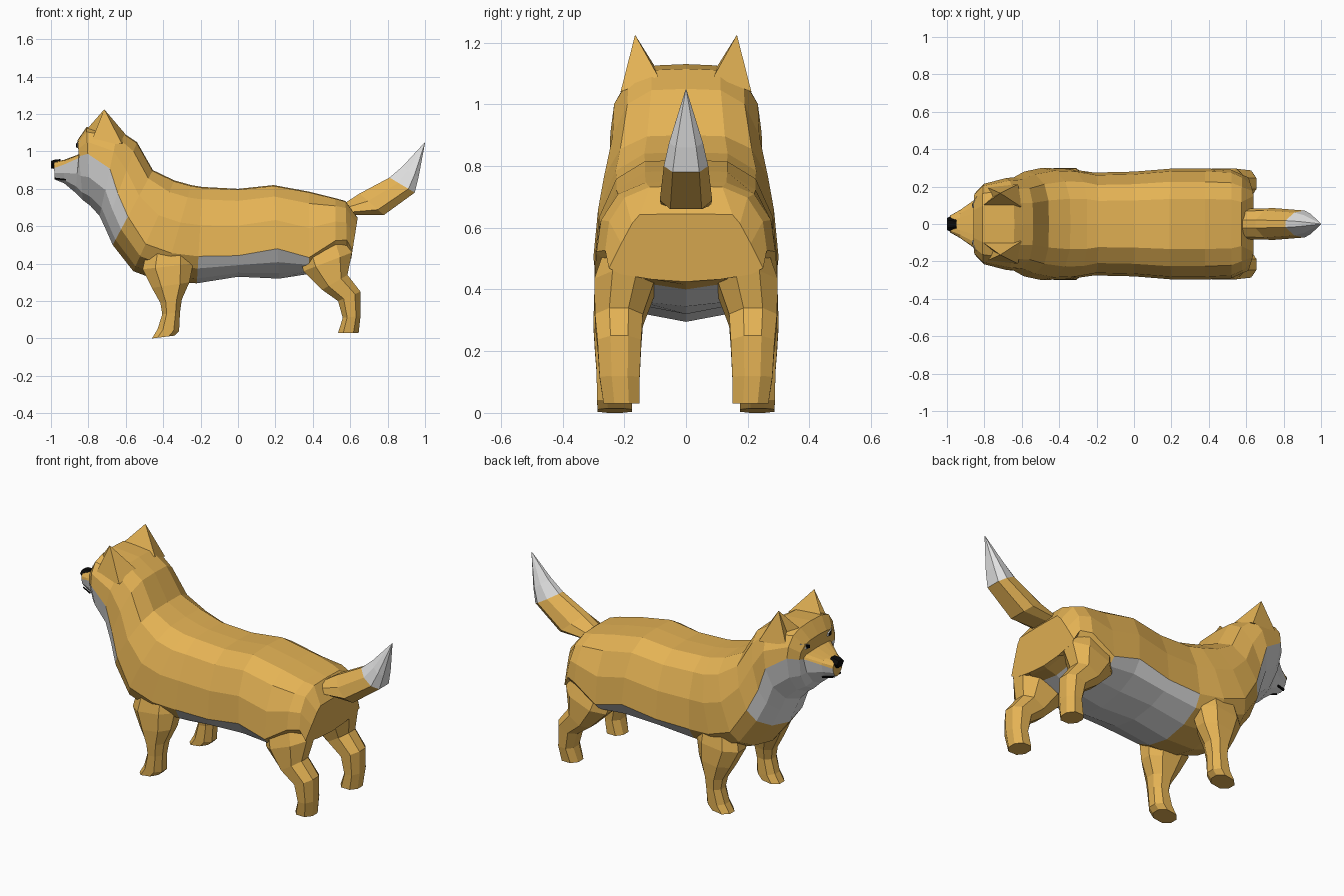
import bpy, bmesh

def material(name, rgb):
    m = bpy.data.materials.new(name)
    m.diffuse_color = (*rgb, 1)
    return m

GOLD = material("golden_fur", (0.78, 0.45, 0.09))
WHITE = material("white_fur", (0.75, 0.75, 0.75))
BLACK = material("black", (0.003, 0.003, 0.003))


def make(name, verts, faces, mats, rule=None):
    """Flat-shaded mesh; rule(face index) gives the material slot."""
    bm = bmesh.new()
    vs = [bm.verts.new(v) for v in verts]
    for i, f in enumerate(faces):
        face = bm.faces.new([vs[j] for j in f])
        face.material_index = rule(i) if rule else 0
    bmesh.ops.recalc_face_normals(bm, faces=bm.faces)
    me = bpy.data.meshes.new(name)
    bm.to_mesh(me)
    bm.free()
    for m in mats:
        me.materials.append(m)
    ob = bpy.data.objects.new(name, me)
    bpy.context.collection.objects.link(ob)
    return ob


def loft(name, rings, mats, rule=None):
    """Skin a list of closed rings and cap both ends; rule(ring, segment)."""
    n = len(rings[0])
    verts = [p for r in rings for p in r]
    faces = [(i * n + j, i * n + (j + 1) % n, (i + 1) * n + (j + 1) % n, (i + 1) * n + j)
             for i in range(len(rings) - 1) for j in range(n)]
    last = (len(rings) - 1) * n
    faces += [tuple(range(n)), tuple(range(last, last + n))]
    return make(name, verts, faces, mats,
                (lambda k: rule(k // n, k % n)) if rule else None)


# Body, neck and head: top x, top z, bottom x, bottom z, half width, colour edge height
BODY = [
    (-0.985, 0.945, -0.98, 0.85, 0.045, 0.36),
    (-0.93, 0.955, -0.93, 0.83, 0.075, 0.20),
    (-0.85, 0.985, -0.87, 0.78, 0.13, 0.10),
    (-0.858, 1.06, -0.83, 0.74, 0.165, 0.27),
    (-0.81, 1.13, -0.79, 0.71, 0.215, 0.34),
    (-0.64, 1.115, -0.74, 0.655, 0.245, 0.45),
    (-0.54, 1.05, -0.71, 0.59, 0.25, 0.60),
    (-0.455, 0.90, -0.67, 0.50, 0.28, 0.62),
    (-0.34, 0.845, -0.56, 0.36, 0.30, 0.70),
    (-0.25, 0.82, -0.40, 0.30, 0.295, 0.70),
    (-0.19, 0.81, -0.22, 0.295, 0.275, 0.72),
    (0.0, 0.80, 0.0, 0.33, 0.28, 0.76),
    (0.19, 0.82, 0.22, 0.32, 0.297, 0.68),
    (0.38, 0.785, 0.38, 0.345, 0.297, 0.80),
    (0.52, 0.75, 0.52, 0.40, 0.29, 0.65),
    (0.575, 0.735, 0.585, 0.415, 0.262, 0.65),
    (0.64, 0.645, 0.605, 0.425, 0.25, 0.80),
]
WIDTH = [0, 0.45, 0.76, 0.95, 1, 0.86, 0.5, 0]
RUMP_WIDTH = [0, 0.6, 0.70, 0.84, 1, 0.85, 0.45, 0]


def body_ring(xt, zt, xb, zb, w, e):
    ts = [0, 0.01, e * 0.18, e * 0.55, e, e + (1 - e) * 0.45, e + (1 - e) * 0.82, 1]
    widths = RUMP_WIDTH if xt > 0.6 else WIDTH
    half = [(xt + (xb - xt) * t, w * f, zt + (zb - zt) * t) for t, f in zip(ts, widths)]
    return half + [(x, -y, z) for x, y, z in half[-2:0:-1]]


def body_colour(ring, seg):
    # bib from chin to chest, and belly running back between the hind legs
    bib_or_belly = 4 <= seg <= 9 and (ring < 7 or 10 <= ring <= 12)
    return int(bib_or_belly or (ring == 13 and 5 <= seg <= 8))


loft("body", [body_ring(*r) for r in BODY], [GOLD, WHITE], body_colour)

# Legs: front x, front z, rear x, rear z, inner y, outer y
FRONT = [
    (-0.46, 0.60, -0.26, 0.60, 0.12, 0.25),
    (-0.51, 0.37, -0.24, 0.40, 0.12, 0.297),
    (-0.46, 0.27, -0.26, 0.30, 0.14, 0.30),
    (-0.415, 0.19, -0.30, 0.21, 0.165, 0.295),
    (-0.405, 0.13, -0.31, 0.14, 0.178, 0.29),
    (-0.43, 0.05, -0.315, 0.04, 0.175, 0.288),
    (-0.46, 0.0, -0.34, 0.015, 0.175, 0.287),
]
HIND = [
    (0.28, 0.60, 0.56, 0.62, 0.10, 0.235),
    (0.35, 0.36, 0.61, 0.46, 0.10, 0.297),
    (0.45, 0.26, 0.585, 0.34, 0.14, 0.295),
    (0.535, 0.20, 0.655, 0.25, 0.145, 0.287),
    (0.56, 0.11, 0.655, 0.12, 0.15, 0.28),
    (0.535, 0.03, 0.645, 0.03, 0.15, 0.267),
]
OCTAGON = [(0.25, 0), (0.75, 0), (1, 0.3), (1, 0.7), (0.75, 1), (0.25, 1), (0, 0.7), (0, 0.3)]


def leg_ring(side, x0, z0, x1, z1, y0, y1):
    return [(x0 + (x1 - x0) * u, side * (y0 + (y1 - y0) * v), z0 + (z1 - z0) * u)
            for u, v in OCTAGON]


for side, tag in ((-1, "left"), (1, "right")):
    loft("front_leg_" + tag, [leg_ring(side, *r) for r in FRONT], [GOLD])
    loft("hind_leg_" + tag, [leg_ring(side, *r) for r in HIND], [GOLD])

    # Ear: broad pyramid with a dished front
    ear = [(-0.715, 0.165, 1.225), (-0.82, 0.09, 1.105), (-0.76, 0.14, 1.085),
           (-0.79, 0.198, 1.04), (-0.62, 0.212, 1.04), (-0.60, 0.09, 1.09)]
    make("ear_" + tag, [(x, side * y, z) for x, y, z in ear],
         [(0, 1, 2), (0, 2, 3), (0, 3, 4), (0, 4, 5), (0, 5, 1), (5, 4, 3, 2, 1)], [GOLD])

    # Eye: small white plate, dark pupil towards the nose
    eye = [(-0.861, 0.085, 1.018), (-0.859, 0.115, 1.018), (-0.842, 0.148, 1.035),
           (-0.842, 0.146, 1.055), (-0.861, 0.115, 1.05), (-0.863, 0.085, 1.035)]
    pupil = [(-0.866, 0.092, 1.02), (-0.864, 0.112, 1.022),
             (-0.864, 0.112, 1.046), (-0.866, 0.092, 1.036)]
    for name, pts, mat in (("eye_", eye, WHITE), ("pupil_", pupil, BLACK)):
        loft(name + tag, [[(x + d, side * y, z) for x, y, z in pts] for d in (0, 0.007)], [mat])

    # Mouth line
    mouth = [(-0.98, 0.026, 0.852), (-0.92, 0.052, 0.845),
             (-0.92, 0.055, 0.853), (-0.98, 0.031, 0.86)]
    loft("mouth_" + tag, [[(x, side * (y + d), z) for x, y, z in mouth] for d in (-0.004, 0.004)],
         [BLACK])

# Nose
loft("nose", [[(x, y * s, z0 + (z - 0.935) * s) for y, z in
               ((-0.02, 0.958), (0.02, 0.958), (0.04, 0.938), (0.02, 0.91), (-0.02, 0.91), (-0.04, 0.938))]
              for x, s, z0 in ((-1.0, 0.8, 0.93), (-0.985, 1, 0.932), (-0.95, 0.7, 0.943))], [BLACK])

# Tail: top x, top z, bottom x, bottom z, half width
TAIL = [(0.55, 0.71, 0.57, 0.66, 0.08), (0.65, 0.775, 0.78, 0.66, 0.085),
        (0.81, 0.86, 0.945, 0.78, 0.072), (0.88, 0.92, 0.965, 0.86, 0.055),
        (0.998, 1.048, 1.0, 1.045, 0.002)]
TAIL_SECTION = [(0, -0.25), (0, 0.25), (0.35, 0.85), (0.75, 1),
                (1, 0.6), (1, -0.6), (0.75, -1), (0.35, -0.85)]
loft("tail", [[(a + (c - a) * t, w * f, b + (d - b) * t) for t, f in TAIL_SECTION]
              for a, b, c, d, w in TAIL], [GOLD, WHITE],
     lambda ring, seg: int(2 <= ring < 4 or (ring == 4 and seg == 1)))
